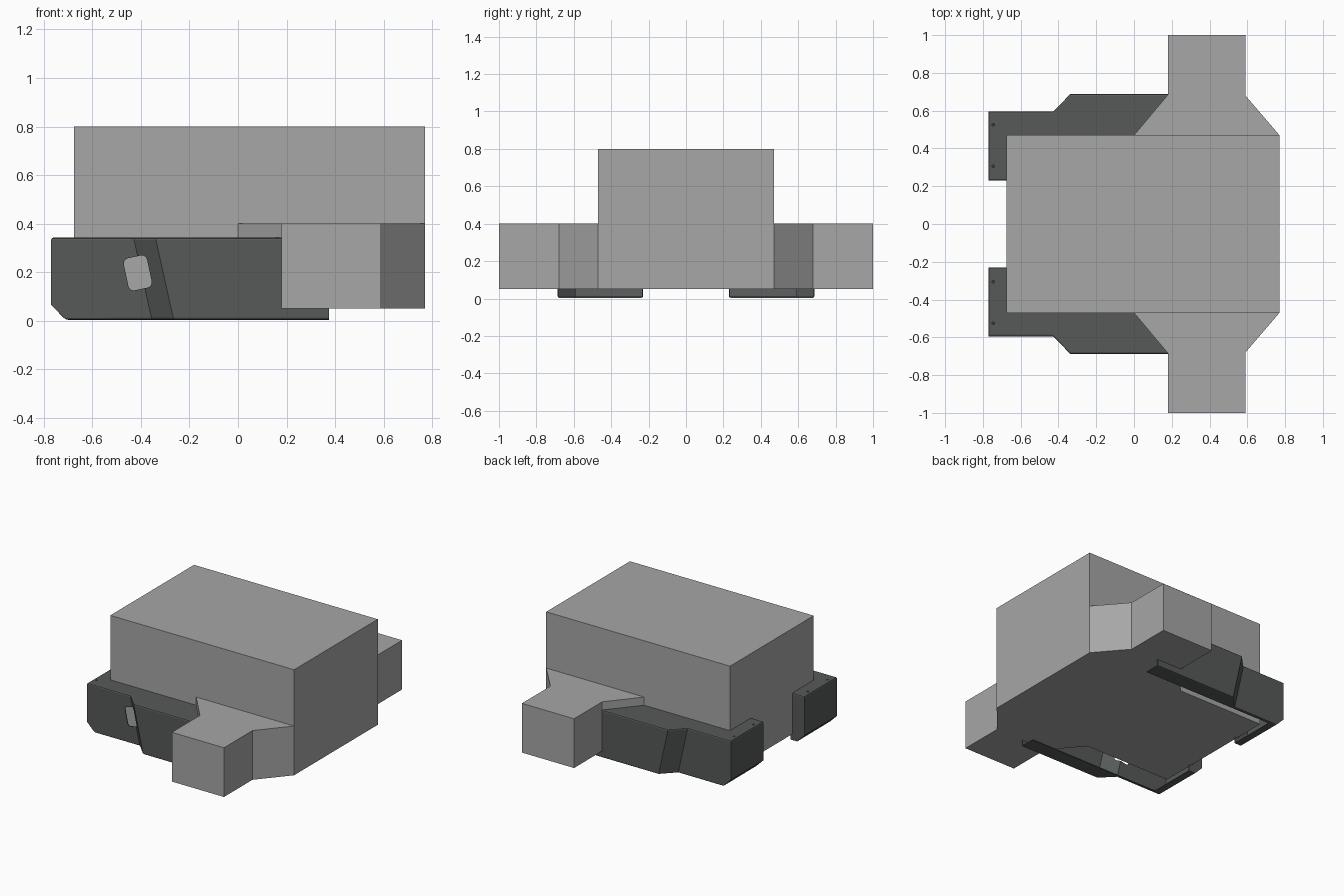
import bpy, bmesh, math
from mathutils import Matrix

if "Cube" in bpy.data.objects:
    bpy.data.objects.remove(bpy.data.objects["Cube"])


def material(name, colour):
    mat = bpy.data.materials.new(name)
    mat.diffuse_color = (*colour, 1)
    mat.use_nodes = True
    mat.node_tree.nodes["Principled BSDF"].inputs["Base Color"].default_value = mat.diffuse_color
    return mat


body_grey = material("body_grey", (.385, .385, .385))
dark = material("dark_panel", (.092, .102, .098))


def finish(bm, name, mat=None):
    bmesh_mesh = bpy.data.meshes.new(name)
    bm.to_mesh(bmesh_mesh)
    bm.free()
    ob = bpy.data.objects.new(name, bmesh_mesh)
    bpy.context.collection.objects.link(ob)
    if mat:
        bmesh_mesh.materials.append(mat)
    return ob


def extrude(bm, pts, vec):
    face = bm.faces.new([bm.verts.new(p) for p in pts])
    ext = bmesh.ops.extrude_face_region(bm, geom=[face])["geom"]
    bmesh.ops.translate(bm, vec=vec, verts=[v for v in ext if isinstance(v, bmesh.types.BMVert)])
    bmesh.ops.recalc_face_normals(bm, faces=bm.faces)


def prism(name, pts, z0, z1):
    bm = bmesh.new()
    extrude(bm, [(x, y, z0) for x, y in pts], (0, 0, z1 - z0))
    return finish(bm, name, body_grey)


# Main body
prism("main_box", [(-.675, -.47), (.77, -.47), (.77, .47), (-.675, .47)], .05, .8)

# Flared side blocks
for s, side in ((-1, "front"), (1, "back")):
    plan = [(0, .47), (.18, .685), (.18, 1), (.59, 1), (.59, .68), (.77, .47)]
    prism(side + "_side_block", [(x, s * y) for x, y in plan], .05, .4)


# Folded sheet panel, corners given as (x, distance from centre line, z)
def panel(name, s):
    T, B, K = .342, .004, .065
    top = [(-.77, .23, T), (-.77, .595, T), (-.43, .595, T), (-.34, .687, T), (.375, .687, T)]
    low = [(-.71, .23, B), (-.71, .595, B), (-.355, .595, B), (-.265, .687, B), (.375, .687, B)]
    k0, k1 = (-.77, .23, K), (-.77, .595, K)
    t_in, b_in = (-.66, .23, T), (-.66, .23, B)
    faces = [
        [top[3], top[4], low[4], low[3]],                       # rear side wall
        [top[2], top[3], low[3], low[2]],                       # slanted bend
        [top[1], top[2], low[2], low[1], k1],                   # forward side wall
        [top[0], top[1], k1, k0],                               # end wall
        [k0, k1, low[1], low[0]],                               # lower chamfer
        [top[0], k0, low[0], b_in, t_in],                       # inner return
        top + [(.375, .46, T), (-.66, .46, T), t_in],           # top flange
        low + [(.375, .575, B), (-.66, .575, B), b_in],         # bottom flange
    ]
    bm = bmesh.new()
    cache = {}
    for f in faces:
        for p in f:
            if p not in cache:
                cache[p] = bm.verts.new((p[0], s * p[1], p[2]))
        bm.faces.new([cache[p] for p in f])
    bmesh.ops.recalc_face_normals(bm, faces=bm.faces)
    bm.faces.ensure_lookup_table()
    bm.normal_update()
    if bm.faces[0].normal.y * s < 0:
        bmesh.ops.reverse_faces(bm, faces=bm.faces)
    # Soft folds along the top and bottom flanges
    folds = [e for e in bm.edges if not e.is_boundary
             and abs(e.verts[0].co.z - e.verts[1].co.z) < 1e-4
             and (e.verts[0].co.z > T - .01 or e.verts[0].co.z < B + .01)]
    bmesh.ops.bevel(bm, geom=folds, offset=.009, offset_type='OFFSET', segments=2,
                    profile=.5, affect='EDGES')
    ob = finish(bm, name, dark)
    mod = ob.modifiers.new("sheet", "SOLIDIFY")
    mod.thickness = .006
    mod.offset = -1

    # Cutter: two bolt holes in the top flange, window in the front panel only
    bm = bmesh.new()
    for y in (.305, .525):
        bmesh.ops.create_cone(bm, cap_ends=True, segments=12, radius1=.007, radius2=.007,
                              depth=.06, matrix=Matrix.Translation((-.745, s * y, T)))
    if s < 0:
        ring = []
        w, h, r, tilt = .098, .135, .022, math.radians(12)
        for i, (sx, sz) in enumerate(((1, 1), (-1, 1), (-1, -1), (1, -1))):
            for j in range(5):
                a = math.radians(90 * i + 22.5 * j)
                u = sx * (w / 2 - r) + r * math.cos(a)
                v = sz * (h / 2 - r) + r * math.sin(a)
                ring.append((-.413 + u * math.cos(tilt) - v * math.sin(tilt), -.75,
                             .197 + u * math.sin(tilt) + v * math.cos(tilt)))
        extrude(bm, ring, (0, .22, 0))
    cut = finish(bm, name + "_cutter")
    cut.hide_render = True
    cut.hide_viewport = True
    mod = ob.modifiers.new("holes", "BOOLEAN")
    mod.object = cut
    mod.solver = 'EXACT'


panel("front_side_panel", -1)
panel("back_side_panel", 1)
